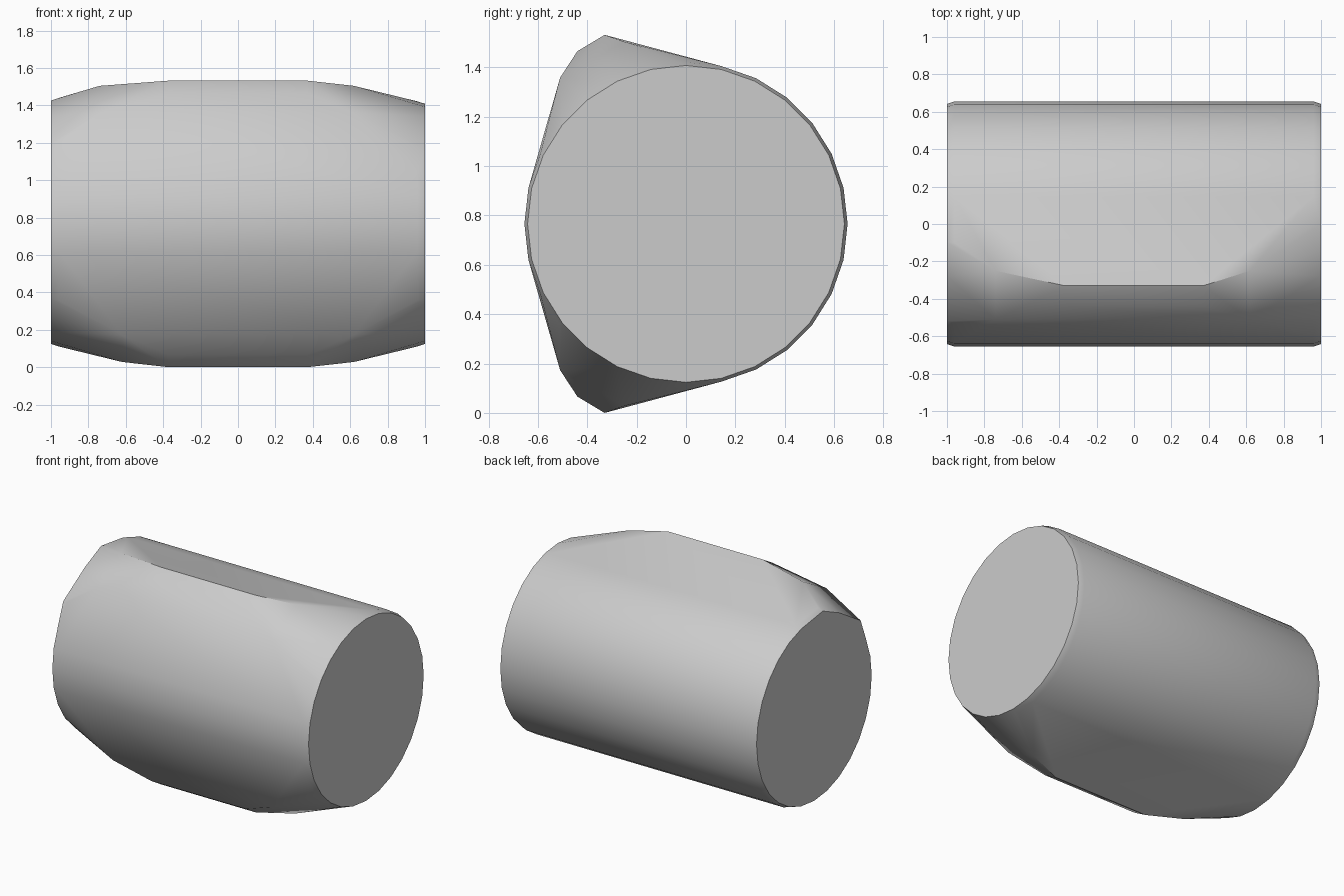
import bpy, bmesh, math

cube = bpy.data.objects.get("Cube")
if cube:
    bpy.data.objects.remove(cube, do_unlink=True)

AXIS_Z = 0.766
SEGMENTS = 28

grey = bpy.data.materials.new("plain grey")
grey.use_nodes = True
colour = (0.6, 0.6, 0.6, 1.0)
grey.diffuse_color = colour
grey.node_tree.nodes["Principled BSDF"].inputs["Base Color"].default_value = colour

bm = bmesh.new()


def point(x, y, height):
    bm.verts.new((x, y, AXIS_Z + height))


def ring(x, radius):
    for i in range(SEGMENTS):
        a = math.tau * i / SEGMENTS
        point(x, radius * math.cos(a), radius * math.sin(a))


for side in (-1, 1):
    # Round barrel with a narrow bevel at each end
    ring(side * 1.0, 0.642)
    ring(side * 0.96, 0.655)
    # Raised front ridges, above and below
    for up in (-1, 1):
        point(side * 0.37, -0.33, up * 0.766)
        point(side * 0.37, -0.44, up * 0.70)
        shoulder = 0.74 if side < 0 < up else 0.62
        point(side * shoulder, -0.25, up * 0.738)
        point(side * shoulder, -0.51, up * 0.593)

# Upper ridge runs out to the right end as a flat facet
for x, grow in ((-0.96, 1.0), (-1.0, 0.98)):
    point(x, -0.10 * grow, 0.673 * grow)
    point(x, -0.53 * grow, 0.44 * grow)

# Wrap everything in one convex skin
hull = bmesh.ops.convex_hull(bm, input=bm.verts)
spare = {g for g in hull["geom_interior"] + hull["geom_unused"]
         if isinstance(g, bmesh.types.BMVert)}
bmesh.ops.delete(bm, geom=list(spare), context="VERTS")
bmesh.ops.dissolve_limit(bm, angle_limit=math.radians(0.5),
                         verts=bm.verts, edges=bm.edges)
bmesh.ops.recalc_face_normals(bm, faces=bm.faces)

mesh = bpy.data.meshes.new("body")
bm.to_mesh(mesh)
bm.free()
mesh.materials.append(grey)
body = bpy.data.objects.new("body", mesh)
bpy.context.collection.objects.link(body)

# Soft barrel, crisp facets
bpy.ops.object.select_all(action="DESELECT")
body.select_set(True)
bpy.context.view_layer.objects.active = body
bpy.ops.object.shade_smooth_by_angle(angle=math.radians(30))
